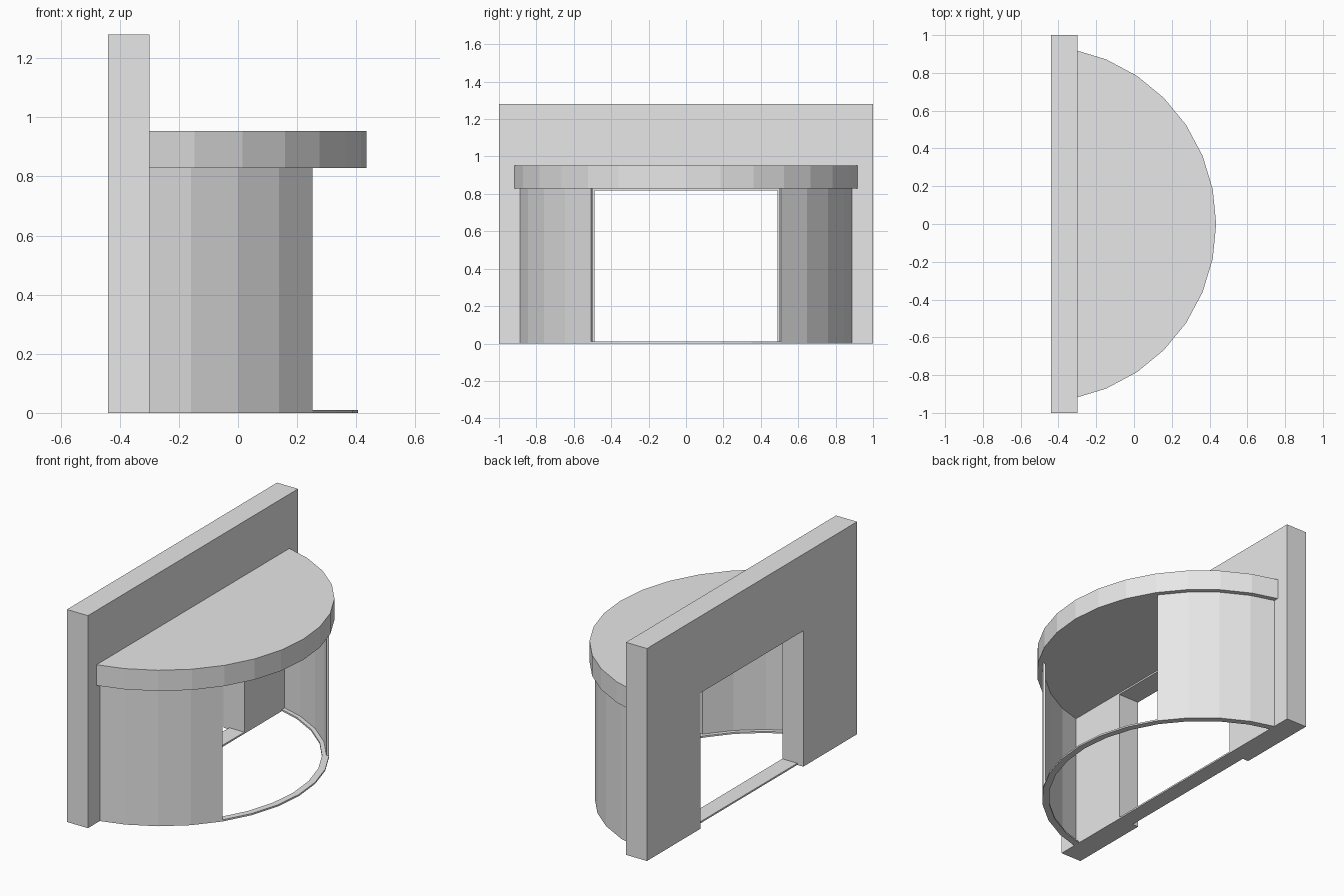
import bpy
import bmesh
from math import cos, sin, radians
from mathutils import Vector

if "Cube" in bpy.data.objects:
    bpy.data.objects.remove(bpy.data.objects["Cube"], do_unlink=True)

STEP = radians(11.25)      # one facet of a 32-sided circle
CENTRE_X = -0.508          # circle centre, hidden inside the wall
WALL_FRONT, WALL_BACK = -0.30, -0.44
R_CANOPY, R_OUTER, R_PANEL, R_RING = 0.943, 0.914, 0.899, 0.875
SILL_TOP, CANOPY_BASE, CANOPY_TOP = 0.01, 0.828, 0.953

grey = bpy.data.materials.new("light_grey")
grey.use_nodes = True
grey.diffuse_color = (0.8, 0.8, 0.8, 1)
grey.node_tree.nodes["Principled BSDF"].inputs["Base Color"].default_value = (0.8, 0.8, 0.8, 1)


def extrude_outline(name, outline, offset):
    """Make a flat-faced solid by pushing a 3D outline along an offset."""
    bm = bmesh.new()
    face = bm.faces.new([bm.verts.new(p) for p in outline])
    moved = bmesh.ops.extrude_face_region(bm, geom=[face], use_keep_orig=True)["geom"]
    bmesh.ops.translate(bm, vec=offset, verts=[g for g in moved if isinstance(g, bmesh.types.BMVert)])
    bmesh.ops.recalc_face_normals(bm, faces=bm.faces)
    mesh = bpy.data.meshes.new(name)
    bm.to_mesh(mesh)
    bm.free()
    mesh.materials.append(grey)
    obj = bpy.data.objects.new(name, mesh)
    bpy.context.collection.objects.link(obj)
    return obj


def arc(radius, first, last):
    """Faceted arc whose ends are trimmed where they meet the wall."""
    pts = [Vector((CENTRE_X + radius * cos(i * STEP), radius * sin(i * STEP), 0))
           for i in range(first, last + 1)]
    for end, inner in ((0, 1), (-1, -2)):
        a, b = pts[end], pts[inner]
        if a.x < WALL_FRONT:
            pts[end] = a.lerp(b, (WALL_FRONT - a.x) / (b.x - a.x))
    return pts


def plan_solid(name, plan, bottom, top):
    outline = [(p[0], p[1], bottom) for p in plan]
    return extrude_outline(name, outline, (0, 0, top - bottom))


def curved_band(name, outer, inner, first, last, bottom, top):
    plan = arc(outer, first, last) + arc(inner, first, last)[::-1]
    return plan_solid(name, plan, bottom, top)


# Back wall with its doorway
half, door, door_top, height = 1.0, 0.488, 0.818, 1.28
profile = [(-half, 0), (-half, height), (half, height), (half, 0),
           (door, 0), (door, door_top), (-door, door_top), (-door, 0)]
extrude_outline("back_wall", [(WALL_BACK, y, z) for y, z in profile],
                (WALL_FRONT - WALL_BACK, 0, 0))

# Half-round canopy
plan_solid("canopy", arc(R_CANOPY, -7, 7), CANOPY_BASE, CANOPY_TOP)

# Curved side panels
for side, first, last in (("right", -7, -3), ("left", 3, 7)):
    curved_band(side + "_curved_panel", R_OUTER, R_PANEL, first, last, SILL_TOP, CANOPY_BASE)

# Floor ring and doorway sill
curved_band("floor_ring", R_OUTER, R_RING, -7, 7, 0, SILL_TOP)
sill_back = -0.40
plan_solid("door_sill", [(sill_back, -door), (WALL_FRONT, -door),
                         (WALL_FRONT, door), (sill_back, door)], 0, SILL_TOP)
